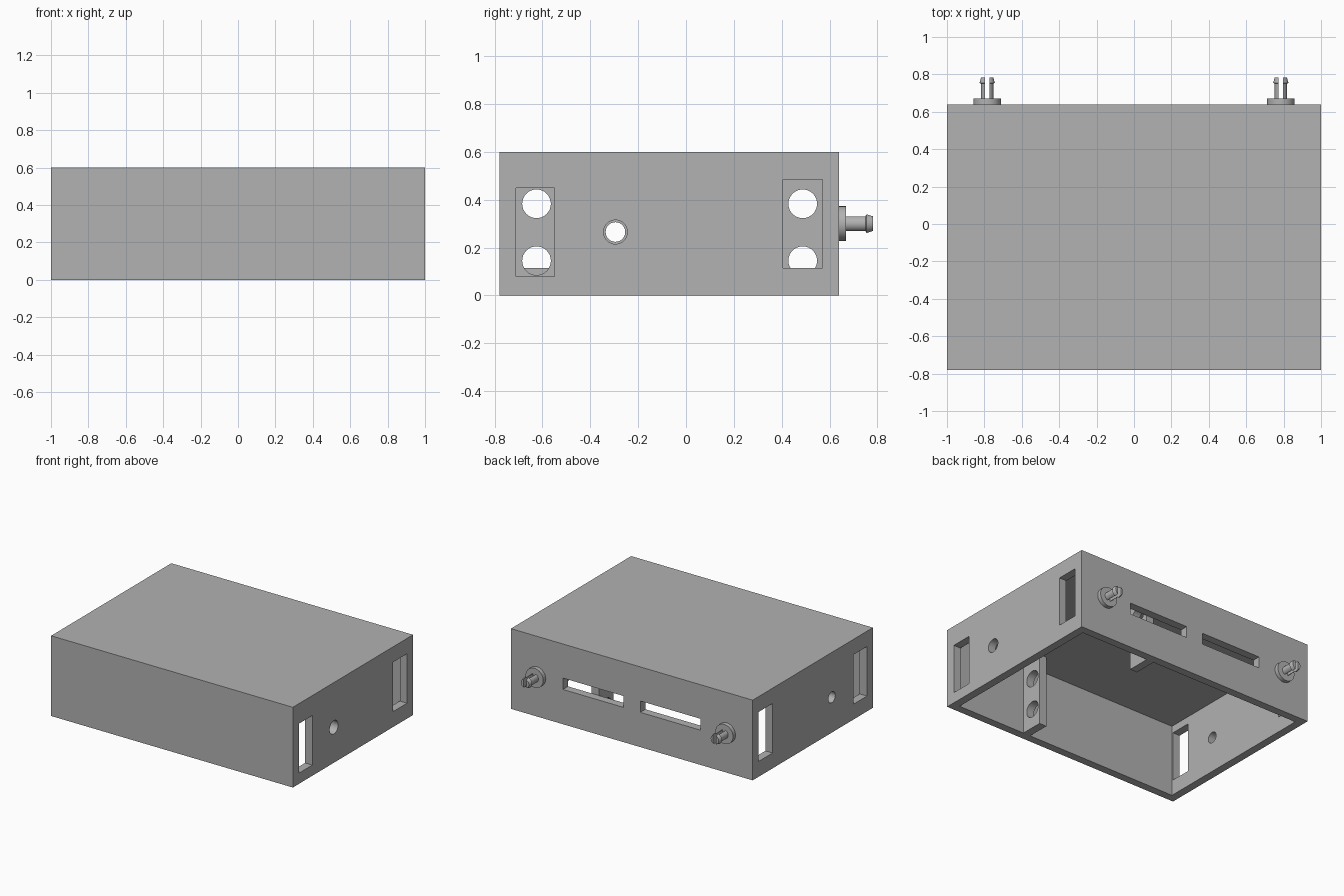
import bpy, bmesh, math
from mathutils import Matrix

cube = bpy.data.objects.get("Cube")
if cube:
    bpy.data.objects.remove(cube, do_unlink=True)

grey = bpy.data.materials.new("plain_grey")
grey.use_nodes = True
grey.diffuse_color = (0.445, 0.445, 0.445, 1)
grey.node_tree.nodes["Principled BSDF"].inputs["Base Color"].default_value = grey.diffuse_color

BACK, FRONT, WALL, HEIGHT = 0.64, -0.78, 0.06, 0.6


def box(bm, x0, x1, y0, y1, z0, z1):
    mat = Matrix.Translation(((x0 + x1) / 2, (y0 + y1) / 2, (z0 + z1) / 2)) \
        @ Matrix.Diagonal((x1 - x0, y1 - y0, z1 - z0, 1))
    bmesh.ops.create_cube(bm, size=1, matrix=mat)


def rod(bm, axis, centre, length, r1, r2):
    """Cylinder or cone centred on a point, running along x or y."""
    turn = Matrix.Rotation(math.pi / 2, 4, 'Y') if axis == 'x' else Matrix.Rotation(-math.pi / 2, 4, 'X')
    bmesh.ops.create_cone(bm, cap_ends=True, segments=32, radius1=r1, radius2=r2,
                          depth=length, matrix=Matrix.Translation(centre) @ turn)


def make(name, bm):
    mesh = bpy.data.meshes.new(name)
    bm.to_mesh(mesh)
    bm.free()
    mesh.materials.append(grey)
    obj = bpy.data.objects.new(name, mesh)
    bpy.context.collection.objects.link(obj)
    return obj


def cut(obj, bm, name):
    cutter = make(name, bm)
    cutter.hide_render = True
    cutter.hide_viewport = True
    mod = obj.modifiers.new(name, 'BOOLEAN')
    mod.operation, mod.solver, mod.object = 'DIFFERENCE', 'EXACT', cutter


def smooth(obj):
    bpy.ops.object.select_all(action='DESELECT')
    obj.select_set(True)
    bpy.context.view_layer.objects.active = obj
    bpy.ops.object.shade_smooth_by_angle(angle=math.radians(30))


# Hollow shell, open underneath
bm = bmesh.new()
box(bm, -1, 1, FRONT, BACK, 0, HEIGHT)
shell = make("case_shell", bm)
bm = bmesh.new()
box(bm, -1 + WALL, 1 - WALL, FRONT + WALL, BACK - WALL, -0.1, HEIGHT - WALL)
cut(shell, bm, "cavity_cutter")

# Openings through the side and back walls
bm = bmesh.new()
for side in (-1, 1):
    xa, xb = sorted((side * 0.9, side * 1.1))
    low = 0.08 if side > 0 else 0.115
    box(bm, xa, xb, -0.71, -0.55, low, low + 0.37)
    box(bm, xa, xb, 0.405, 0.57, 0.115, 0.485)
    radius = 0.05 if side > 0 else 0.041
    rod(bm, 'x', (side, -0.295, 0.265), 0.2, radius, radius)
    xa, xb = sorted((side * 0.07, side * 0.57))
    box(bm, xa, xb, BACK - 0.1, BACK + 0.1, 0.26, 0.345)
cut(shell, bm, "openings_cutter")

# Inner mounting brackets, each with two screw holes
for name, ya, yb, yc in (("front_bracket", FRONT + WALL, -0.55, -0.625),
                         ("back_bracket", 0.405, BACK - WALL, 0.488)):
    bm = bmesh.new()
    box(bm, 0.315, 0.375, ya, yb, 0, HEIGHT - WALL)
    bracket = make(name, bm)
    bm = bmesh.new()
    for z in (0.145, 0.383):
        rod(bm, 'x', (0.345, yc, z), 0.2, 0.06, 0.06)
    cut(bracket, bm, name + "_hole_cutter")

# Split snap pins on the back
for name, x in (("left_snap", 0.785), ("right_snap", -0.785)):
    bm = bmesh.new()
    rod(bm, 'y', (x, BACK + 0.015, 0.3), 0.03, 0.073, 0.073)
    smooth(make(name + "_flange", bm))
    # Lathed shaft and barb
    bm = bmesh.new()
    profile = [(0, 0.66), (0.033, 0.66), (0.033, 0.75), (0.041, 0.755), (0.033, 0.782), (0, 0.782)]
    verts = [bm.verts.new((x + r, y, 0.3)) for r, y in profile]
    edges = [bm.edges.new(pair) for pair in zip(verts, verts[1:])]
    bmesh.ops.spin(bm, geom=verts + edges, cent=(x, 0, 0.3), axis=(0, 1, 0),
                   angle=math.tau, steps=32)
    bmesh.ops.remove_doubles(bm, verts=bm.verts[:], dist=0.0005)
    bmesh.ops.recalc_face_normals(bm, faces=bm.faces[:])
    pin = make(name + "_pin", bm)
    smooth(pin)
    bm = bmesh.new()
    box(bm, x - 0.012, x + 0.012, 0.67, 0.85, 0.2, 0.4)
    cut(pin, bm, name + "_slit_cutter")
